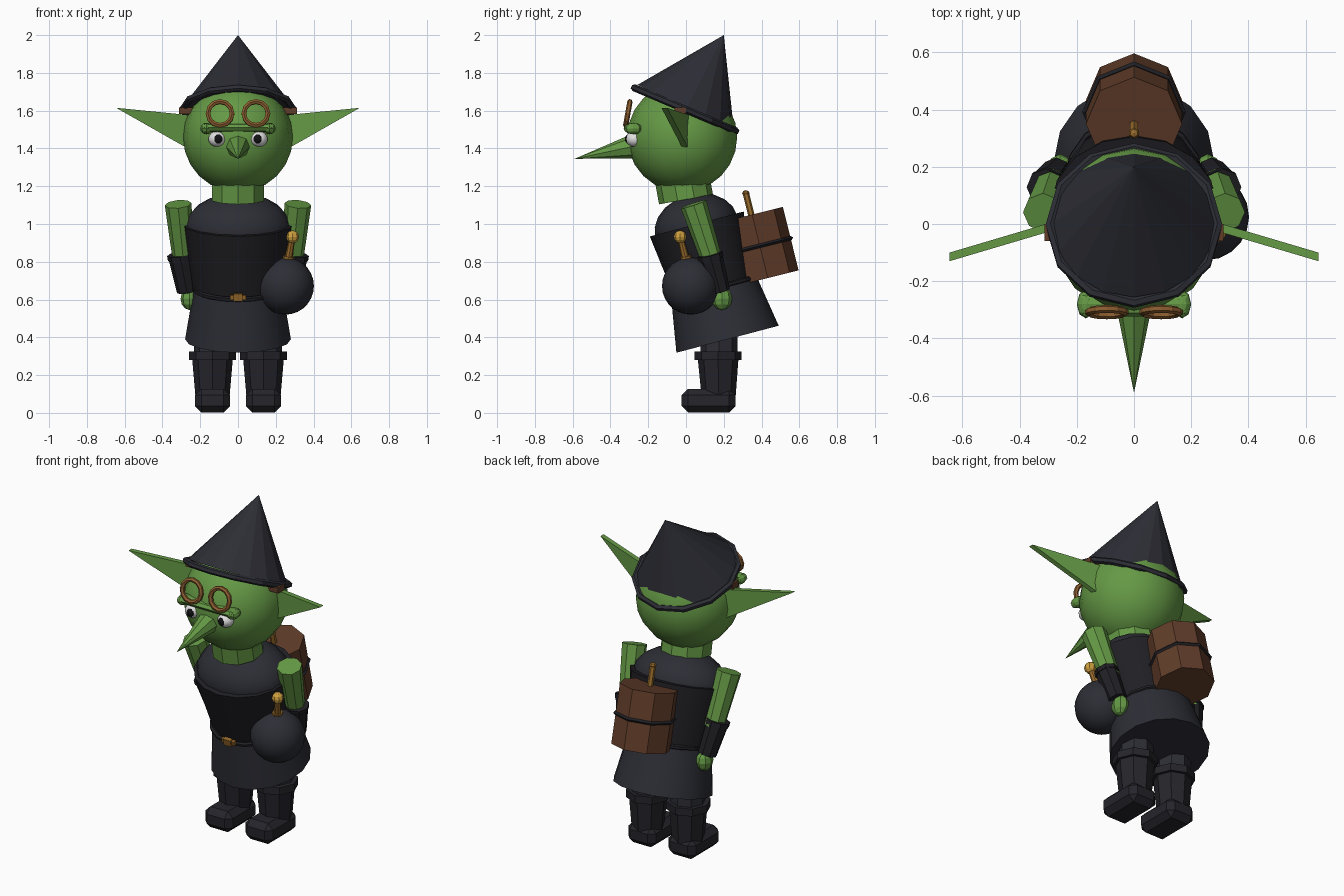
import bpy, bmesh, math
from mathutils import Vector, Matrix

cube = bpy.data.objects.get("Cube")
if cube:
    bpy.data.objects.remove(cube, do_unlink=True)


def material(name, r, g, b):
    m = bpy.data.materials.new(name)
    m.use_nodes = True
    m.diffuse_color = (r, g, b, 1)
    m.node_tree.nodes["Principled BSDF"].inputs["Base Color"].default_value = (r, g, b, 1)
    return m


GREEN = material("green_skin", .13, .32, .06)
CLOTH = material("dark_cloth", .026, .027, .036)
VEST = material("black_vest", .014, .014, .018)
LEATHER = material("boot_leather", .018, .018, .024)
BROWN = material("barrel_brown", .115, .045, .022)
COPPER = material("goggle_copper", .26, .11, .03)
BRASS = material("brass", .32, .15, .025)
GOLD = material("gold", .62, .35, .05)
WHITE = material("eye_white", .75, .75, .75)
PUPIL = material("pupil_black", .006, .006, .008)


def finish(name, bm, mat, matrix, smooth=None):
    """Turn a bmesh into an object; smooth is an edge angle in degrees."""
    bmesh.ops.transform(bm, matrix=matrix, verts=bm.verts)
    bmesh.ops.recalc_face_normals(bm, faces=bm.faces)
    mesh = bpy.data.meshes.new(name)
    bm.to_mesh(mesh)
    bm.free()
    mesh.materials.append(mat)
    ob = bpy.data.objects.new(name, mesh)
    bpy.context.collection.objects.link(ob)
    if smooth:
        bpy.ops.object.select_all(action='DESELECT')
        ob.select_set(True)
        bpy.context.view_layer.objects.active = ob
        bpy.ops.object.shade_smooth_by_angle(angle=math.radians(smooth))
    return ob


def place(loc, tilt=0, scale=(1, 1, 1)):
    """Location, tilt about x in degrees, and scale as one matrix."""
    return (Matrix.Translation(loc) @ Matrix.Rotation(math.radians(tilt), 4, 'X')
            @ Matrix.Diagonal((*scale, 1)))


def tube(name, a, b, r1, r2, sides, mat, smooth=None, squash=(1, 1, 1)):
    a, b = Vector(a), Vector(b)
    turn = Vector((0, 0, 1)).rotation_difference(b - a).to_matrix().to_4x4()
    bm = bmesh.new()
    bmesh.ops.create_cone(bm, cap_ends=True, segments=sides, radius1=r1, radius2=r2,
                          depth=(b - a).length)
    return finish(name, bm, mat,
                  Matrix.Translation((a + b) / 2) @ turn @ Matrix.Diagonal((*squash, 1)), smooth)


def ball(name, loc, size, mat, u=16, v=10, tilt=0, smooth=80):
    bm = bmesh.new()
    bmesh.ops.create_uvsphere(bm, u_segments=u, v_segments=v, radius=1)
    return finish(name, bm, mat, place(loc, tilt, size), smooth)


def box(name, loc, size, mat, tilt=0, bevel=0):
    bm = bmesh.new()
    bmesh.ops.create_cube(bm, size=1, matrix=Matrix.Diagonal((*size, 1)))
    if bevel:
        bmesh.ops.bevel(bm, geom=bm.edges[:], offset=bevel, segments=1, affect='EDGES')
    return finish(name, bm, mat, place(loc, tilt))


def ring(name, loc, major, minor, mat, tilt=0, sides=16, tube_sides=6, squash=(1, 1, 1)):
    """Torus made by spinning a small circle."""
    bm = bmesh.new()
    turn = Matrix.Translation((major, 0, 0)) @ Matrix.Rotation(math.pi / 2, 4, 'X')
    bmesh.ops.create_circle(bm, segments=tube_sides, radius=minor, matrix=turn)
    bmesh.ops.spin(bm, geom=bm.edges[:], cent=(0, 0, 0), axis=(0, 0, 1),
                   angle=2 * math.pi, steps=sides, use_merge=True)
    bmesh.ops.remove_doubles(bm, verts=bm.verts, dist=1e-5)
    return finish(name, bm, mat, place(loc, tilt, squash))


# Head, neck and nose
ball("head", (0, -.02, 1.46), (.291, .291, .291), GREEN, 16, 12)
tube("neck", (0, 0, 1.13), (0, -.02, 1.24), .145, .145, 10, GREEN)
tube("nose", (0, -.26, 1.415), (0, -.59, 1.345), .068, 0, 8, GREEN)

# Brow bar with rounded ends
tube("brow", (-.18, -.28, 1.51), (.18, -.28, 1.51), .024, .024, 8, GREEN, None, (1, 1.8, 1))

# Pointed hat, brim ring and strap
lean = math.radians(27)
base, tip = Vector((0, 0, 1.607)), Vector((0, .2, 2))
tube("hat", base, tip, .287, 0, 16, CLOTH)
ring("hat_brim", (0, -.005, 1.607), .292, .019, CLOTH, -23, 12)
box("goggle_strap", (0, -.03, 1.6), (.625, .06, .035), BROWN)

for side, s in (("left", 1), ("right", -1)):
    # Eyes and goggles
    ball(side + "_eye", (s * .11, -.272, 1.45), (.047, .047, .042), WHITE, 12, 8)
    ball(side + "_pupil", (s * .106, -.302, 1.45), (.026, .022, .026), PUPIL, 10, 6)
    ring(side + "_goggle", (s * .095, -.308, 1.585), .064, .014, COPPER, 80, 12)
    ball(side + "_brow_end", (s * .168, -.28, 1.505), (.032, .05, .03), GREEN, 8, 6, 0, None)

    # Ear: thin triangular plate swept forward
    bm = bmesh.new()
    outline = ((.24, .005, 1.385), (.645, -.115, 1.615), (.24, .005, 1.575))
    face = bm.faces.new([bm.verts.new((s * x, y - .015, z)) for x, y, z in outline])
    extruded = bmesh.ops.extrude_face_region(bm, geom=[face])["geom"]
    bmesh.ops.translate(bm, vec=(0, .03, 0),
                        verts=[e for e in extruded if isinstance(e, bmesh.types.BMVert)])
    finish(side + "_ear", bm, GREEN, Matrix())

    # Arm, sleeve and hand
    tube(side + "_upper_arm", (s * .288, .14, .8), (s * .317, .04, 1.105), .056, .071, 8, GREEN)
    tube(side + "_sleeve", (s * .27, .18, .645), (s * .306, .13, .83), .054, .064, 8, VEST)
    tube(side + "_sleeve_cuff", (s * .304, .133, .815), (s * .308, .127, .84),
         .068, .068, 8, VEST)
    ball(side + "_hand", (s * .258, .19, .605), (.046, .055, .06), GREEN, 8, 6, 0, None)

    # Leg, boot and foot
    x = s * .135
    tube(side + "_leg", (x, .175, .3), (x, .175, .55), .098, .098, 8, CLOTH)
    tube(side + "_boot_shaft", (x, .173, .06), (x, .17, .29), .088, .108, 8, LEATHER)
    tube(side + "_boot_cuff", (x, .17, .28), (x, .17, .325), .125, .125, 8, LEATHER)
    box(side + "_foot", (x, .12, .065), (.186, .285, .125), LEATHER, 0, .034)

# Leaning body: shoulders, vest, skirt
TILT = 15
ball("shoulders", (0, .055, .985), (.28, .225, .175), CLOTH, 16, 10, TILT)
tube("vest", (0, .15, .65), (0, .057, 1.0), .24, .292, 16, VEST, 40, (1, .88, 1))
tube("skirt", (0, .22, .39), (0, .15, .655), .28, .235, 16, CLOTH, 40)

# Belt and buckle
ring("belt", (0, .148, .66), .232, .014, VEST, TILT, 16)
box("buckle_plate", (0, -.088, .612), (.085, .02, .026), BRASS, TILT)
box("buckle", (0, -.094, .612), (.05, .024, .042), BRASS, TILT)

# Round bomb with fuse
ball("bomb", (.25, .025, .672), (.152, .152, .152), CLOTH, 20, 14)
tube("bomb_fuse", (.262, .005, .79), (.288, -.03, .93), .022, .016, 8, BRASS)
tube("bomb_collar", (.264, .002, .81), (.267, -.002, .83), .03, .03, 8, BRASS)
ball("fuse_tip", (.289, -.031, .932), (.034, .034, .034), GOLD, 8, 6, 0, None)

# Barrel on the back
tube("barrel", (0, .433, .714), (0, .35, 1.05), .168, .168, 8, BROWN)
ring("barrel_band", (0, .392, .885), .17, .011, VEST, TILT - 1, 8, 4).rotation_euler = (0, 0, 0)
tube("barrel_spout", (0, .35, 1.03), (0, .315, 1.17), .017, .017, 6, BRASS)
ball("spout_cap", (0, .317, 1.163), (.02, .02, .016), BRASS, 6, 4, 0, None)
